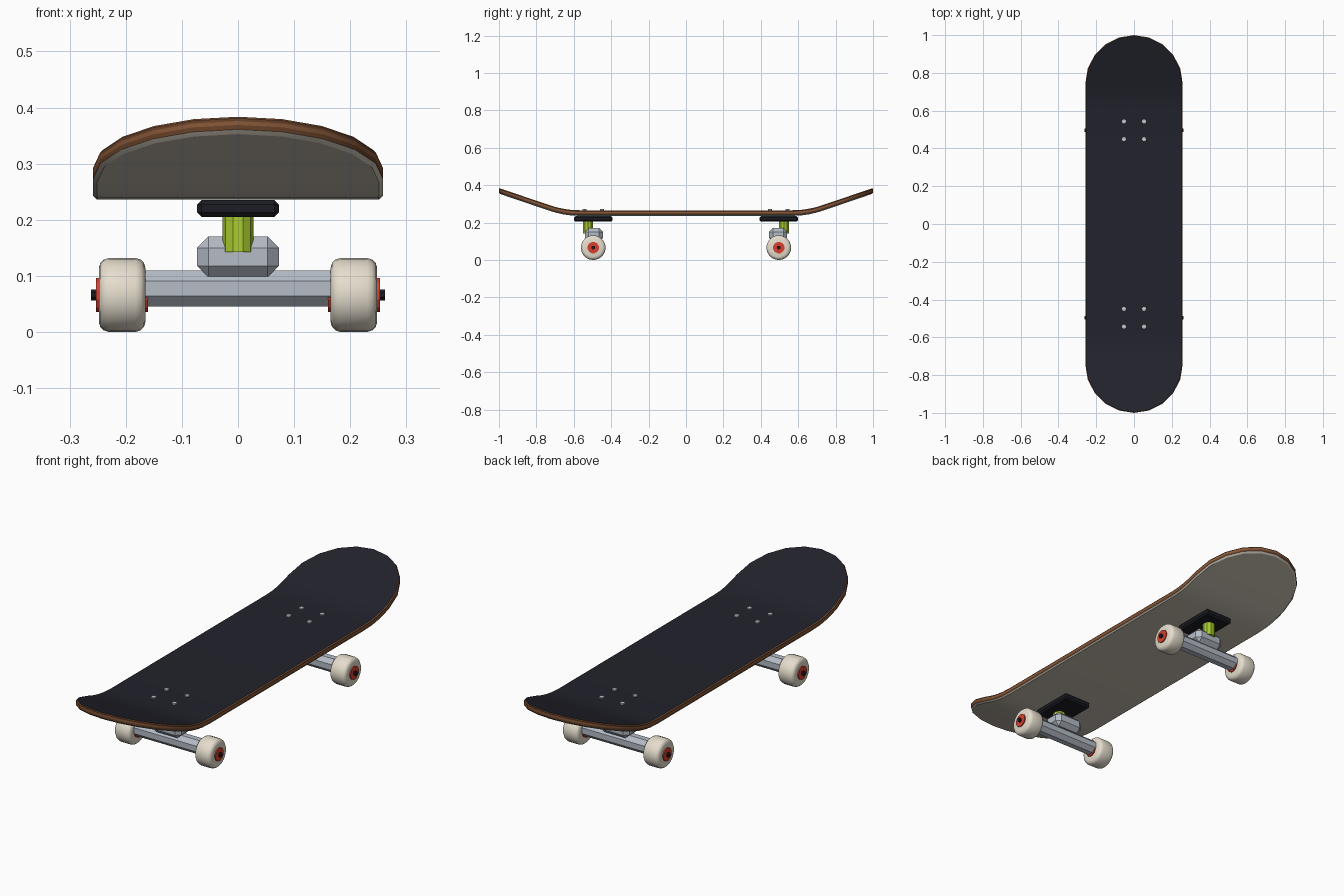
import bpy, bmesh, math
from mathutils import Matrix

if "Cube" in bpy.data.objects:
    bpy.data.objects.remove(bpy.data.objects["Cube"])


def material(name, hex_code):
    lin = lambda c: c / 12.92 if c <= 0.04045 else ((c + 0.055) / 1.055) ** 2.4
    m = bpy.data.materials.new(name)
    m.diffuse_color = [lin(int(hex_code[i:i + 2], 16) / 255) for i in (0, 2, 4)] + [1]
    m.use_nodes = True
    m.node_tree.nodes["Principled BSDF"].inputs["Base Color"].default_value = m.diffuse_color
    return m


GRIP = material("grip navy", "22222C")
PLY = material("ply brown", "8A5A3A")
PLY_DARK = material("ply dark brown", "6A4228")
BASE = material("underside beige", "C8C0B2")
STEEL = material("bolt silver", "C4C6CC")
METAL = material("truck grey", "B4BCC6")
BLACK = material("black", "1C1D24")
LIME = material("bushing lime", "A8CC30")
CREAM = material("wheel cream", "E6DECE")
RED = material("core red", "D8402F")


def finish(name, bm, mats, smooth=None):
    bmesh.ops.recalc_face_normals(bm, faces=bm.faces)
    me = bpy.data.meshes.new(name)
    bm.to_mesh(me)
    bm.free()
    ob = bpy.data.objects.new(name, me)
    bpy.context.collection.objects.link(ob)
    for m in mats:
        me.materials.append(m)
    if smooth:
        bpy.ops.object.select_all(action='DESELECT')
        ob.select_set(True)
        bpy.context.view_layer.objects.active = ob
        bpy.ops.object.shade_smooth_by_angle(angle=math.radians(smooth))
    return ob


def box(name, loc, size, mat, bevel):
    bm = bmesh.new()
    bmesh.ops.create_cube(bm, size=1, matrix=Matrix.Translation(loc) @ Matrix.Diagonal((*size, 1)))
    bmesh.ops.bevel(bm, geom=bm.edges[:], offset=bevel, segments=1, affect='EDGES')
    return finish(name, bm, [mat])


def lathe(name, loc, profile, sides, mat, axis='X', turn=0.0, smooth=None):
    """Rings of (position along axis, radius), capped at both ends."""
    bm = bmesh.new()
    rings = []
    for h, r in profile:
        ring = []
        for k in range(sides):
            a = 2 * math.pi * (k + turn) / sides
            c, s = r * math.cos(a), r * math.sin(a)
            p = (h, c, s) if axis == 'X' else (c, s, h)
            ring.append(bm.verts.new([p[i] + loc[i] for i in range(3)]))
        rings.append(ring)
    for a, b in zip(rings, rings[1:]):
        for k in range(sides):
            n = (k + 1) % sides
            bm.faces.new((a[k], a[n], b[n], b[k]))
    bm.faces.new(rings[0])
    bm.faces.new(rings[-1])
    return finish(name, bm, [mat], smooth)


# Deck: stadium outline, both ends kicked up through a short bend
def rise(y):
    y, a, b, slope = abs(y), 0.57, 0.73, 0.34
    t = min(max(y - a, 0), b - a)
    return slope * t * t / (2 * (b - a)) + slope * max(0, y - b)


def half_outline(inset):
    r = 0.258 - inset
    end = [(r * math.cos(math.radians(a)), 0.742 + r * math.sin(math.radians(a)))
           for a in range(90, -1, -18)]
    end += [(r, y) for y in (0.70, 0.66, 0.62, 0.57)]
    end[0] = (0, end[0][1])
    return end + [(x, -y) for x, y in reversed(end)]


bm = bmesh.new()
layers = [(0.007, 0.236), (0.002, 0.240), (0, 0.242), (0, 0.250), (0, 0.257), (0, 0.262), (0.004, 0.266)]
layer_mats = [3, 3, 2, 1, 2, 1]
loops = []
for inset, z in layers:
    half = half_outline(inset)
    right = [bm.verts.new((x, y, z + rise(y))) for x, y in half]
    left = [bm.verts.new((-x, y, z + rise(y))) for x, y in half[1:-1]]
    loops.append((right, [right[0]] + left + [right[-1]]))
for (r0, l0), (r1, l1), m in zip(loops, loops[1:], layer_mats):
    for a, b in ((r0, r1), (l0, l1)):
        for k in range(len(a) - 1):
            bm.faces.new((a[k], a[k + 1], b[k + 1], b[k])).material_index = m
for (r, l), m in ((loops[0], 3), (loops[-1], 0)):
    for k in range(len(r) - 1):
        corners = list(dict.fromkeys((r[k], r[k + 1], l[k + 1], l[k])))
        bm.faces.new(corners).material_index = m
finish("deck", bm, [GRIP, PLY, PLY_DARK, BASE], 25)

# Trucks, wheels and bolts, mirrored front to back
for end, s in (("front", -1), ("rear", 1)):
    y = 0.496 * s
    box(end + "_baseplate", (0, y, 0.220), (0.146, 0.206, 0.030), BLACK, 0.008)
    lathe(end + "_bushing", (0, 0.524 * s, 0), [(0.143, 0.028), (0.21, 0.028)], 10, LIME, 'Z')
    box(end + "_hanger_block", (0, 0.492 * s, 0.134), (0.146, 0.096, 0.072), METAL, 0.02)
    lathe(end + "_hanger", (0, y, 0.0775), [(-0.168, 0.035), (0.168, 0.035)], 8, METAL, turn=0.5)
    lathe(end + "_axle", (0, y, 0.066), [(-0.262, 0.0105), (0.262, 0.0105)], 8, BLACK, turn=0.5)
    for side, d in (("left", -1), ("right", 1)):
        tag = f"{end}_{side}_"
        wheel = [(-0.0415, 0.048), (-0.039, 0.057), (-0.033, 0.063), (-0.024, 0.066),
                 (0.024, 0.066), (0.033, 0.063), (0.039, 0.057), (0.0415, 0.048)]
        lathe(tag + "wheel", (0.2065 * d, y, 0.066), wheel, 24, CREAM, smooth=35)
        lathe(tag + "wheel_core", (0.2065 * d, y, 0.066), [(-0.0465, 0.031), (0.0465, 0.031)],
              12, RED, turn=0.5)
        for j, dy in enumerate((-0.047, 0.047)):
            lathe(f"{tag}bolt_{j}", (0.053 * d, y + dy, 0), [(0.255, 0.011), (0.272, 0.011)],
                  8, STEEL, 'Z')
